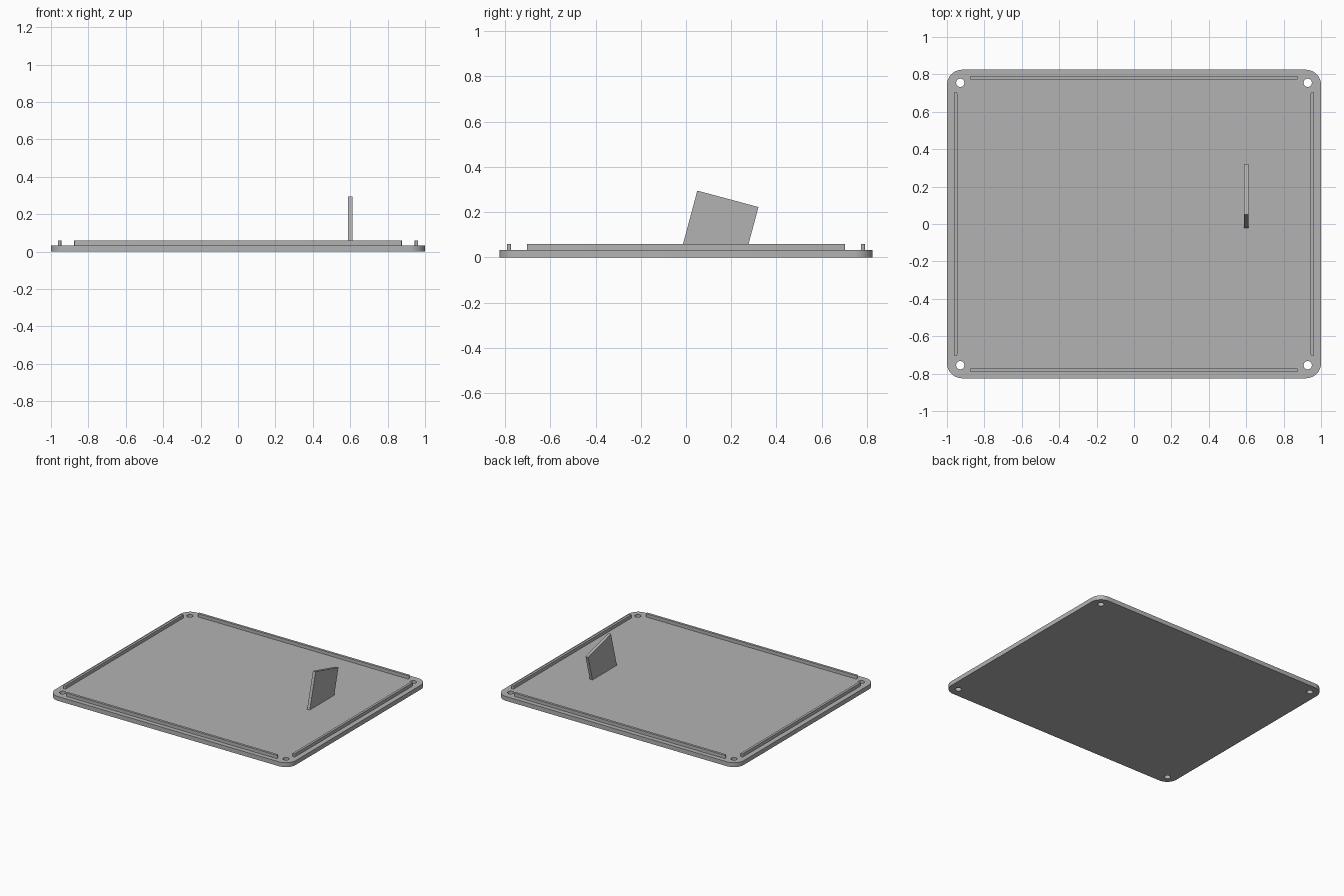
import bpy
import bmesh
from math import cos, sin, tan, pi, radians

if "Cube" in bpy.data.objects:
    bpy.data.objects.remove(bpy.data.objects["Cube"])

HALF_X, HALF_Y = 1.0, 0.825
PLATE_H, RIDGE_TOP = 0.033, 0.058

grey = bpy.data.materials.new("plain grey")
grey.use_nodes = True
colour = (0.45, 0.45, 0.45, 1)
grey.diffuse_color = colour
grey.node_tree.nodes["Principled BSDF"].inputs["Base Color"].default_value = colour


def rounded_rect(cx, cy, hx, hy, r, steps=10):
    """Counter-clockwise outline of a rectangle with round corners."""
    pts = []
    for q, (sx, sy) in enumerate([(1, 1), (-1, 1), (-1, -1), (1, -1)]):
        for i in range(steps + 1):
            a = (q + i / steps) * pi / 2
            pts.append((cx + sx * (hx - r) + r * cos(a),
                        cy + sy * (hy - r) + r * sin(a)))
    return pts


def circle(cx, cy, r, n=32):
    return [(cx + r * cos(2 * pi * i / n), cy + r * sin(2 * pi * i / n))
            for i in range(n)]


def extrude_loops(name, loops, z0, z1):
    """Solid from an outer outline and any hole outlines."""
    bm = bmesh.new()
    for loop in loops:
        vs = [bm.verts.new((x, y, z0)) for x, y in loop]
        for a, b in zip(vs, vs[1:] + vs[:1]):
            bm.edges.new((a, b))
    bmesh.ops.triangle_fill(bm, use_beauty=True, edges=bm.edges[:])
    ext = bmesh.ops.extrude_face_region(bm, geom=bm.faces[:], use_keep_orig=True)
    top = [g for g in ext["geom"] if isinstance(g, bmesh.types.BMVert)]
    bmesh.ops.translate(bm, verts=top, vec=(0, 0, z1 - z0))
    return finish(name, bm)


def finish(name, bm):
    bmesh.ops.recalc_face_normals(bm, faces=bm.faces[:])
    mesh = bpy.data.meshes.new(name)
    bm.to_mesh(mesh)
    bm.free()
    obj = bpy.data.objects.new(name, mesh)
    bpy.context.collection.objects.link(obj)
    mesh.materials.append(grey)
    bpy.ops.object.select_all(action="DESELECT")
    obj.select_set(True)
    bpy.context.view_layer.objects.active = obj
    bpy.ops.object.shade_smooth_by_angle(angle=radians(30))
    return obj


# Base plate with a screw hole in each corner
holes = [circle(sx * 0.929, sy * 0.755, 0.022) for sx in (-1, 1) for sy in (-1, 1)]
extrude_loops("base_plate", [rounded_rect(0, 0, HALF_X, HALF_Y, 0.082)] + holes,
              0, PLATE_H)

# Locating ridges along the four sides
for side, s in (("front", -1), ("back", 1)):
    extrude_loops(side + "_ridge",
                  [rounded_rect(0, s * 0.782, 0.876, 0.009, 0.006, 4)],
                  PLATE_H, RIDGE_TOP)
for side, s in (("right", -1), ("left", 1)):
    extrude_loops(side + "_ridge",
                  [rounded_rect(s * 0.954, 0, 0.009, 0.704, 0.006, 4)],
                  PLATE_H, RIDGE_TOP)

# Tilted fin, cut level where it meets the plate
tilt, width = radians(15), 0.28
top_y, top_z = 0.05, 0.295
far_y, far_z = top_y + width * cos(tilt), top_z - width * sin(tilt)
profile = [(top_y - (top_z - PLATE_H) * tan(tilt), PLATE_H),
           (far_y - (far_z - PLATE_H) * tan(tilt), PLATE_H),
           (far_y, far_z), (top_y, top_z)]
bm = bmesh.new()
face = bm.faces.new([bm.verts.new((0.589, y, z)) for y, z in profile])
ext = bmesh.ops.extrude_face_region(bm, geom=[face], use_keep_orig=True)
bmesh.ops.translate(bm, vec=(0.022, 0, 0),
                    verts=[g for g in ext["geom"] if isinstance(g, bmesh.types.BMVert)])
finish("tilted_fin", bm)
